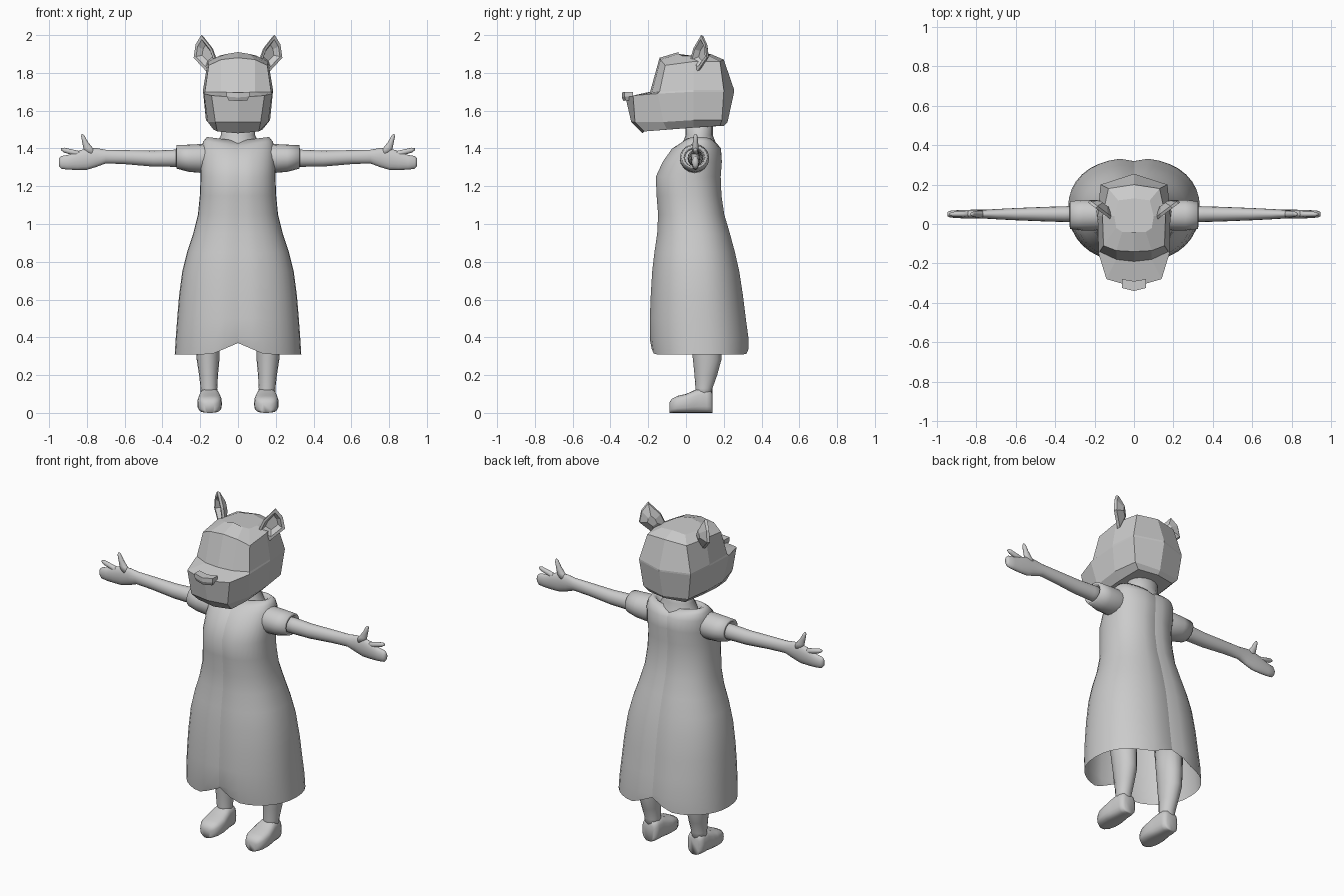
import bpy, bmesh
from math import cos, sin, pi, copysign
from mathutils import Vector

default = bpy.data.objects.get("Cube")
if default:
    bpy.data.objects.remove(default, do_unlink=True)

GREY = (0.6, 0.6, 0.6, 1)
grey = bpy.data.materials.new("plain grey")
grey.use_nodes = True
grey.diffuse_color = GREY
grey.node_tree.nodes["Principled BSDF"].inputs["Base Color"].default_value = GREY


def spow(value, power):
    return copysign(abs(value) ** power, value)


def ellipse(axis, center, ra, rb, count=16, power=1.0):
    """Closed ring around a centre, lying across the given axis."""
    points = []
    for i in range(count):
        angle = 2 * pi * i / count
        a = ra * spow(cos(angle), power)
        b = rb * spow(sin(angle), power)
        offset = {"x": (0, a, b), "y": (a, 0, b), "z": (a, b, 0)}[axis]
        points.append(Vector(center) + Vector(offset))
    return points


def loft(name, rings, start=True, end=True, smooth=True, side=1, seam=False):
    """Skin rings of equal length; side = -1 mirrors the part in x."""
    bm = bmesh.new()
    loops = [[bm.verts.new((p[0] * side, p[1], p[2])) for p in ring] for ring in rings]
    for low, high in zip(loops, loops[1:]):
        for i in range(len(low)):
            j = (i + 1) % len(low)
            bm.faces.new((low[i], low[j], high[j], high[i]))
    if start:
        bm.faces.new(loops[0])
    if end:
        bm.faces.new(loops[-1])
    bmesh.ops.remove_doubles(bm, verts=bm.verts, dist=0.0005)
    bmesh.ops.recalc_face_normals(bm, faces=bm.faces)
    for face in bm.faces:
        face.smooth = smooth
    if seam:
        for edge in bm.edges:
            if all(abs(v.co.x) < 0.001 for v in edge.verts):
                edge.smooth = False
    mesh = bpy.data.meshes.new(name)
    bm.to_mesh(mesh)
    bm.free()
    mesh.materials.append(grey)
    obj = bpy.data.objects.new(name, mesh)
    bpy.context.collection.objects.link(obj)
    return obj


def mirrored_ring(half):
    """Complete a half ring, given in hundredths from front centre to back centre."""
    points = [Vector(p) / 100 for p in half]
    return points + [Vector((-p.x, p.y, p.z)) for p in points[-2:0:-1]]


# Dress: height, half width, front and back
dress_profile = [
    (0.31, 0.335, -0.185, 0.335), (0.39, 0.33, -0.195, 0.335),
    (0.5, 0.322, -0.195, 0.32), (0.62, 0.312, -0.19, 0.305),
    (0.75, 0.295, -0.182, 0.285), (0.85, 0.27, -0.17, 0.262),
    (0.95, 0.237, -0.155, 0.235), (1.05, 0.212, -0.15, 0.205),
    (1.15, 0.202, -0.158, 0.19), (1.25, 0.198, -0.162, 0.186),
    (1.33, 0.198, -0.125, 0.192), (1.4, 0.195, -0.075, 0.187),
    (1.435, 0.185, -0.04, 0.17), (1.46, 0.165, -0.005, 0.14),
    (1.45, 0.14, 0.01, 0.125), (1.4, 0.125, 0.015, 0.12),
]
dress = []
for z, half_width, front, back in dress_profile:
    middle = (front + back) / 2
    ring = ellipse("z", (0, middle, z), half_width, (back - front) / 2, 36, 0.88)
    for p in ring:
        if abs(p.x) < 0.001:
            p.y -= (p.y - middle) * 0.06
        if z < 0.35:
            p.z += 0.06 * max(0, 1 - abs(p.x) / 0.14)
        if z > 1.42:
            p.z -= 0.02 * max(0, 1 - abs(p.x) / 0.16)
    dress.append(ring)
loft("dress", dress, False, False, seam=True)

# Neck
loft("neck", [ellipse("z", (0, 0.07, z), r, r * 0.8)
              for z, r in ((1.36, 0.13), (1.43, 0.11), (1.47, 0.09), (1.56, 0.09))])

# Head: faceted rings from the jaw up, stepping back at the brow
head_rings = [
    [(0, -23, 148), (11, -22, 149), (13, -10, 150), (13, 4, 151), (12, 18, 152), (0, 20, 152)],
    [(0, -29, 154), (12, -27, 154), (16, -12, 154), (17, 4, 155), (15, 19, 155), (0, 22, 154)],
    [(0, -32, 167), (14, -28, 168), (18, -15, 169), (18.5, 4, 170), (17, 20, 170), (0, 25.5, 170)],
    [(0, -19, 170), (9, -18, 170), (17.5, -14, 170), (18.5, 4, 171), (17, 20, 171), (0, 25.5, 171)],
    [(0, -14, 188), (9, -13.5, 187), (15.5, -11, 184), (16, 4, 186), (13, 18, 186), (0, 20, 187)],
    [(0, -4, 191), (6, -4, 190), (9, -2, 189), (10, 4, 189), (8, 12, 189), (0, 13, 190)],
]
loft("head", [mirrored_ring(half) for half in head_rings], smooth=False)

# Nose: a small bent block on the muzzle tip
nose_rings = [
    [(0, -33, 165), (5, -32, 165.5), (5, -27, 165.5), (0, -28, 165)],
    [(0, -34, 167), (6, -32.5, 167.5), (6, -28, 167.5), (0, -29, 167)],
    [(0, -34, 169.5), (6, -32.5, 170), (6, -28, 170), (0, -29, 169.5)],
]
loft("nose", [mirrored_ring(half) for half in nose_rings], smooth=False)

# Ears: outline seen from the front, cupped and turned outward
ear_outline = [(0.115, 1.86), (0.14, 1.93), (0.195, 2.0),
               (0.225, 1.95), (0.235, 1.88), (0.17, 1.81)]


def ear_ring(scale, push):
    flat = [Vector((x, 0.02 + (x - 0.115) * 0.75, z)) for x, z in ear_outline]
    center = sum(flat, Vector()) / len(flat)
    backward = Vector((-0.6, 0.8, 0)) * push
    return [center + (p - center) * scale + backward for p in flat]


# Arms with sleeves, hands: x, centre z, height radius, depth radius
sleeve_profile = [(0.15, 1.35, 0.07, 0.07), (0.2, 1.347, 0.076, 0.078),
                  (0.26, 1.348, 0.072, 0.078), (0.325, 1.355, 0.062, 0.07),
                  (0.327, 1.353, 0.05, 0.056), (0.28, 1.35, 0.046, 0.05)]
arm_profile = [(0.25, 1.348, 0.046, 0.042), (0.35, 1.348, 0.045, 0.04),
               (0.45, 1.346, 0.042, 0.037), (0.6, 1.354, 0.037, 0.031),
               (0.7, 1.357, 0.036, 0.026), (0.75, 1.352, 0.05, 0.023),
               (0.8, 1.344, 0.057, 0.023), (0.85, 1.336, 0.05, 0.022),
               (0.9, 1.327, 0.039, 0.02), (0.935, 1.326, 0.034, 0.017),
               (0.948, 1.327, 0.02, 0.01)]
finger_profile = [(0.82, 1.362, 0.02, 0.016), (0.87, 1.378, 0.015, 0.014),
                  (0.92, 1.391, 0.013, 0.012), (0.936, 1.395, 0.006, 0.006)]
thumb_profile = [(0.775, 1.37, 0.035, 0.02), (0.795, 1.405, 0.024, 0.017),
                 (0.81, 1.435, 0.015, 0.014), (0.821, 1.465, 0.01, 0.011),
                 (0.824, 1.476, 0.004, 0.005)]

# Legs and shoes: height, centre y, radii; then length, half width, top
leg_profile = [(0.08, 0.095, 0.045, 0.045), (0.13, 0.095, 0.044, 0.045),
               (0.2, 0.105, 0.05, 0.06), (0.28, 0.112, 0.06, 0.075),
               (0.36, 0.108, 0.064, 0.08), (0.6, 0.09, 0.075, 0.09)]
shoe_profile = [(-0.088, 0.025, 0.055), (-0.075, 0.048, 0.075), (-0.045, 0.062, 0.09),
                (0, 0.065, 0.1), (0.04, 0.06, 0.118), (0.07, 0.054, 0.13),
                (0.11, 0.052, 0.13), (0.132, 0.046, 0.12), (0.14, 0.03, 0.1)]

for side, label in ((1, "left"), (-1, "right")):
    loft(label + "_ear", [ear_ring(0.45, 0.025), ear_ring(0.76, 0), ear_ring(1, 0),
                          ear_ring(0.95, 0.015), ear_ring(0.35, 0.045)],
         smooth=False, side=side)
    loft(label + "_sleeve", [ellipse("x", (x, 0.045, z), depth, height)
                             for x, z, height, depth in sleeve_profile],
         False, False, side=side)
    for part, profile in (("_arm", arm_profile), ("_finger", finger_profile)):
        loft(label + part, [ellipse("x", (x, 0.05, z), depth, height)
                            for x, z, height, depth in profile], side=side)
    loft(label + "_thumb", [ellipse("z", (x, 0.05, z), width, depth)
                            for x, z, width, depth in thumb_profile], side=side)
    loft(label + "_leg", [ellipse("z", (0.15 + z * 0.03, y, z), width, depth)
                          for z, y, width, depth in leg_profile], side=side)
    loft(label + "_shoe", [ellipse("y", (0.15, y, top / 2), width, top / 2, 20, 0.65)
                           for y, width, top in shoe_profile], side=side)
